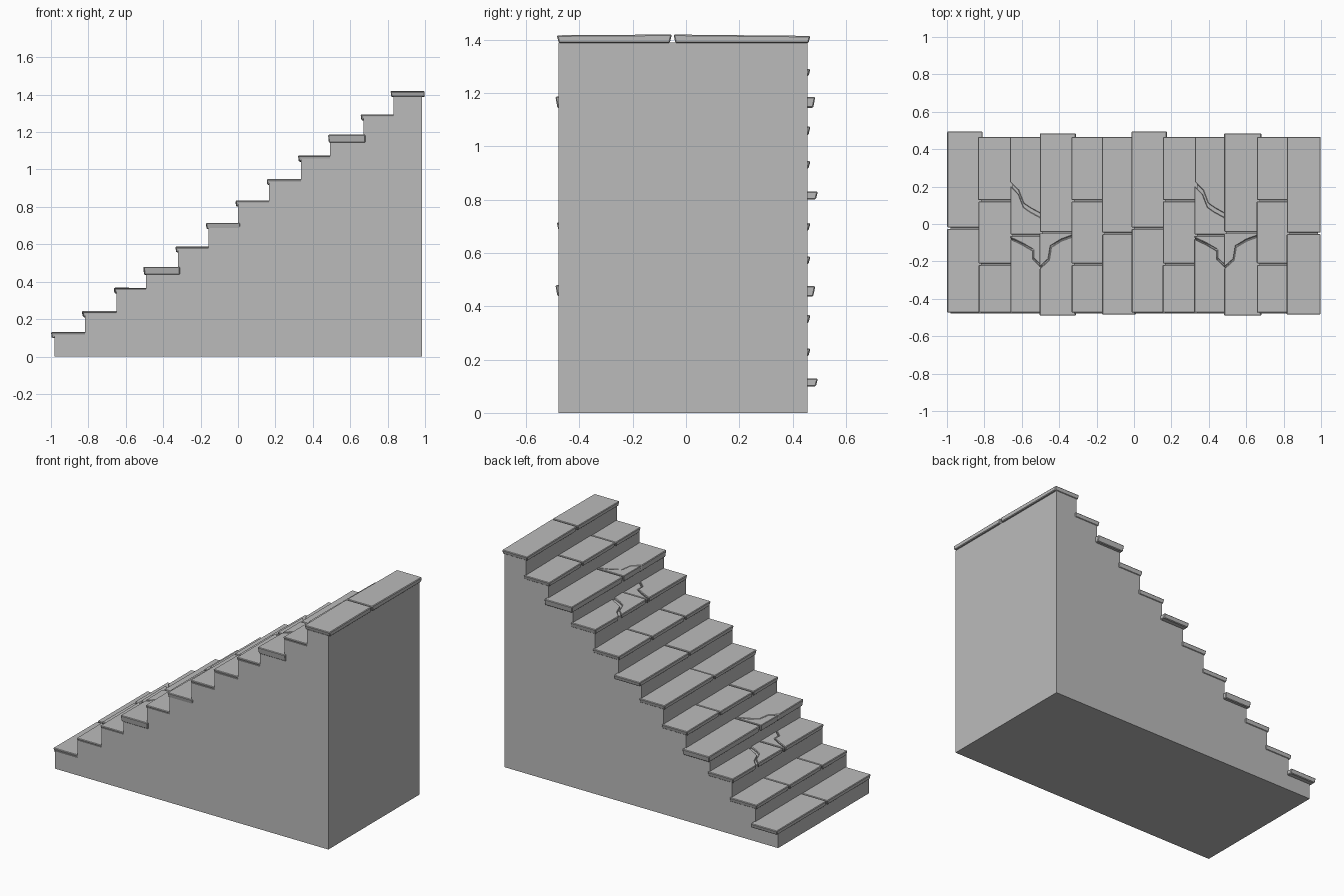
import bpy
import bmesh
import random

random.seed(4)
cube = bpy.data.objects.get("Cube")
if cube:
    bpy.data.objects.remove(cube, do_unlink=True)

# Single stone colour
stone = bpy.data.materials.new("grey stone")
stone.use_nodes = True
GREY = (0.5, 0.5, 0.5, 1)
stone.diffuse_color = GREY
bsdf = stone.node_tree.nodes["Principled BSDF"]
bsdf.inputs["Base Color"].default_value = GREY
bsdf.inputs["Roughness"].default_value = 0.8

STEPS = 12
LIPS = [-1, -0.835, -0.665, -0.507, -0.337, -0.175,
        -0.015, 0.15, 0.32, 0.477, 0.655, 0.815]
TOPS = [0.13, 0.243, 0.37, 0.48, 0.59, 0.713,
        0.835, 0.948, 1.074, 1.186, 1.296, 1.418]
OVERHANG = 0.016


def make_object(name, bm, bevel=0):
    bmesh.ops.recalc_face_normals(bm, faces=bm.faces)
    mesh = bpy.data.meshes.new(name)
    bm.to_mesh(mesh)
    bm.free()
    mesh.materials.append(stone)
    obj = bpy.data.objects.new(name, mesh)
    bpy.context.collection.objects.link(obj)
    if bevel:
        mod = obj.modifiers.new("worn edges", "BEVEL")
        mod.width = bevel
        mod.segments = 1
        mod.limit_method = "ANGLE"
    return obj


# Solid stair body: stepped side profile pushed across the width
profile = [(0.985, 0), (-0.982, 0)]
for i in range(STEPS):
    riser = LIPS[i] + OVERHANG
    level = TOPS[i] - (0.028 if i == STEPS - 1 else 0.014)
    end = LIPS[i + 1] + OVERHANG if i < STEPS - 1 else 0.985
    if i == 0:
        riser = -0.982
    profile += [(riser, level), (end, level)]
bm = bmesh.new()
side = bm.faces.new([bm.verts.new((x, -0.478, z)) for x, z in profile])
push = bmesh.ops.extrude_face_region(bm, geom=[side])
for v in push["geom"]:
    if isinstance(v, bmesh.types.BMVert):
        v.co.y = 0.456
make_object("stair_body", bm)


def as_path(joint):
    """A joint is either a straight y value or a crack of (u, y) points."""
    return joint if isinstance(joint, list) else [(0, joint), (1, joint)]


def paving_slab(name, x0, x1, front, back, gap0, gap1, top, thick):
    near = [(x0 + u * (x1 - x0), y + gap0) for u, y in as_path(front)]
    far = [(x0 + u * (x1 - x0), y - gap1) for u, y in as_path(back)]
    outline = near + far[::-1]
    tilt = random.uniform(-0.012, 0.012)
    mid = sum(y for x, y in outline) / len(outline)
    bm = bmesh.new()
    lid = bm.faces.new([bm.verts.new((x, y, top + tilt * (y - mid)))
                        for x, y in outline])
    push = bmesh.ops.extrude_face_region(bm, geom=[lid])
    for v in push["geom"]:
        if isinstance(v, bmesh.types.BMVert):
            # Underside tapers in slightly towards the middle
            v.co.z = top - thick
            v.co.y += 0.008 if v.co.y < mid else -0.008
            if v.co.x < x0 + 0.01:
                v.co.x += 0.004
    make_object(name, bm, 0.004)


# Cracks across a tread, as (fraction of depth, y)
chip_left = [(0, -0.075), (0.35, -0.105), (0.68, -0.14), (0.68, -0.185), (1, -0.24)]
chip_right = [(0, -0.235), (0.25, -0.19), (0.31, -0.12), (0.6, -0.085), (0.92, -0.062)]
chip_right.append((1, -0.058))
long_crack = [(0, 0.215), (0.25, 0.17), (0.4, 0.1), (0.6, 0.075), (1, 0.035)]

# Joint layout of six treads, used twice up the flight
thirds = [-0.475, -0.215, 0.125, 0.467]
LAYOUT = [
    [-0.475, -0.022, 0.495],
    thirds,
    [-0.475, chip_left, -0.06, long_crack, 0.467],
    [-0.49, chip_right, -0.046, 0.485],
    thirds,
    [-0.485, -0.05, 0.467],
]

for i in range(STEPS):
    row = LAYOUT[i % len(LAYOUT)]
    x1 = LIPS[i + 1] + OVERHANG + 0.01 if i < STEPS - 1 else 0.998
    thick = 0.04 if i % 6 == 3 else 0.03
    for j in range(len(row) - 1):
        gaps = []
        for k in (j, j + 1):
            if k in (0, len(row) - 1):
                gaps.append(0)
            else:
                gaps.append(0.01 if row[k] is long_crack else 0.003)
        drop = random.uniform(0, 0.004)
        shift = random.uniform(0, 0.005)
        paving_slab(f"tread_{i + 1}_slab_{j + 1}", LIPS[i] + shift, x1,
                    row[j], row[j + 1], gaps[0], gaps[1],
                    TOPS[i] - drop, thick)
